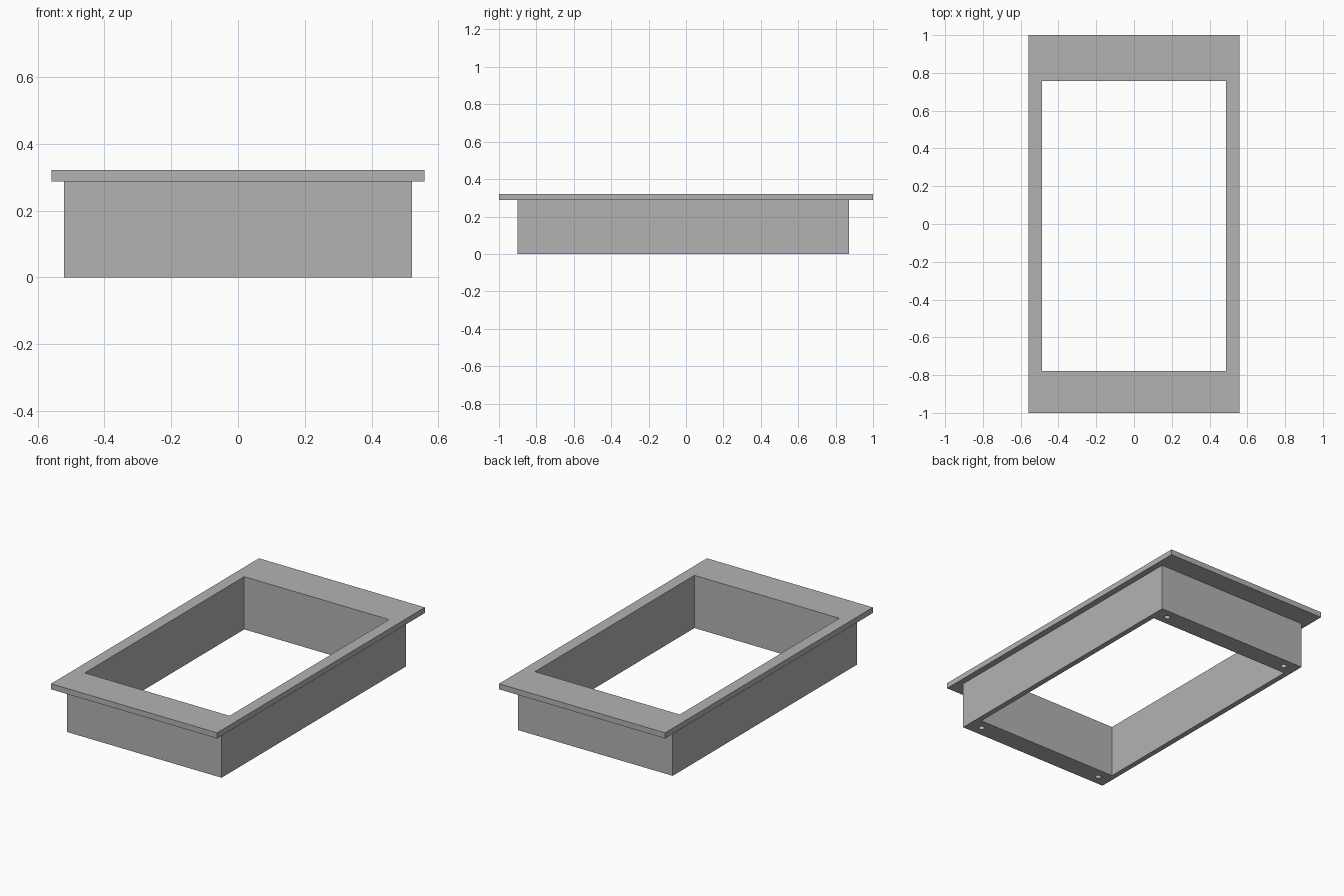
import bpy
import bmesh

cube = bpy.data.objects.get("Cube")
if cube:
    bpy.data.objects.remove(cube, do_unlink=True)

# Main dimensions
BODY = (0.521, -0.902, 0.872)      # half width, front y, back y
FLANGE = (0.559, -1.0, 1.0)
OPENING = (0.488, -0.778, 0.757)
FLANGE_Z, TOP_Z = 0.287, 0.321
HOLE_RADIUS, HOLE_DEPTH = 0.017, 0.15

grey = bpy.data.materials.new("plain grey")
grey.use_nodes = True
colour = (0.45, 0.45, 0.45, 1.0)
grey.diffuse_color = colour
grey.node_tree.nodes["Principled BSDF"].inputs["Base Color"].default_value = colour


def make_object(name, bm):
    bmesh.ops.recalc_face_normals(bm, faces=bm.faces)
    mesh = bpy.data.meshes.new(name)
    bm.to_mesh(mesh)
    bm.free()
    mesh.materials.append(grey)
    obj = bpy.data.objects.new(name, mesh)
    bpy.context.collection.objects.link(obj)
    return obj


def rectangle(bm, size, z):
    half, front, back = size
    corners = [(-half, front), (half, front), (half, back), (-half, back)]
    return [bm.verts.new((x, y, z)) for x, y in corners]


# Flanged frame: rectangular rings joined around a closed wall section
bm = bmesh.new()
section = [(OPENING, 0), (BODY, 0), (BODY, FLANGE_Z),
           (FLANGE, FLANGE_Z), (FLANGE, TOP_Z), (OPENING, TOP_Z)]
rings = [rectangle(bm, size, z) for size, z in section]
for a, b in zip(rings, rings[1:] + rings[:1]):
    for i in range(4):
        j = (i + 1) % 4
        bm.faces.new((a[i], a[j], b[j], b[i]))
frame = make_object("flanged_frame", bm)

# Blind screw holes in the underside of the two end walls
bm = bmesh.new()
for x in (-0.436, 0.436):
    for y in ((BODY[1] + OPENING[1]) / 2, (BODY[2] + OPENING[2]) / 2):
        drill = bmesh.ops.create_cone(
            bm, cap_ends=True, segments=24, radius1=HOLE_RADIUS,
            radius2=HOLE_RADIUS, depth=2 * HOLE_DEPTH)
        bmesh.ops.translate(bm, verts=drill["verts"], vec=(x, y, 0))
cutter = make_object("screw_hole_cutter", bm)
cutter.hide_render = True
cutter.hide_set(True)

holes = frame.modifiers.new("screw holes", "BOOLEAN")
holes.operation = "DIFFERENCE"
holes.solver = "EXACT"
holes.object = cutter

# Smooth hole walls, crisp frame edges
bpy.ops.object.select_all(action="DESELECT")
bpy.context.view_layer.objects.active = frame
frame.select_set(True)
bpy.ops.object.modifier_apply(modifier=holes.name)
bpy.ops.object.shade_smooth_by_angle()
bpy.data.objects.remove(cutter, do_unlink=True)
